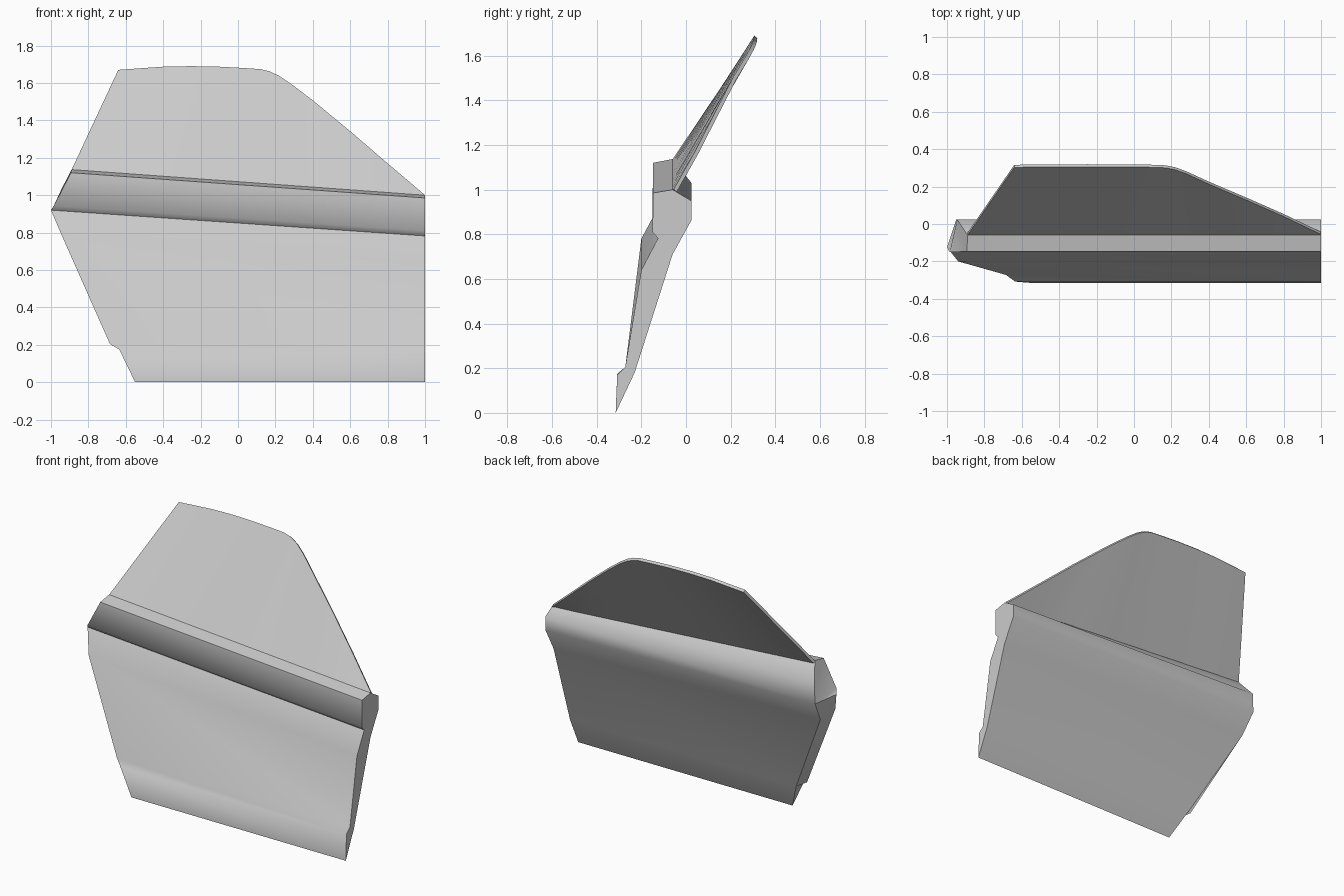
import bpy, bmesh
from math import radians

if "Cube" in bpy.data.objects:
    bpy.data.objects.remove(bpy.data.objects["Cube"])


def make(name, verts, faces):
    me = bpy.data.meshes.new(name)
    bm = bmesh.new()
    vs = [bm.verts.new(v) for v in verts]
    for f in faces:
        bm.faces.new([vs[i] for i in f])
    bmesh.ops.recalc_face_normals(bm, faces=bm.faces)
    bm.to_mesh(me)
    bm.free()
    ob = bpy.data.objects.new(name, me)
    bpy.context.collection.objects.link(ob)
    return ob


def smooth(ob, angle):
    bpy.ops.object.select_all(action='DESELECT')
    ob.select_set(True)
    bpy.context.view_layer.objects.active = ob
    bpy.ops.object.shade_smooth_by_angle(angle=radians(angle))


# Door panel: matching cross-sections (x, y, z) at the straight and slanted ends
right = [(1, -.315, 0), (1, -.308, .17), (1, -.272, .205), (1, -.2, .64),
         (1, -.125, .782), (1, -.15, .81), (1, -.147, .985), (1, -.06, 1.0),
         (1, .024, .95), (1, .024, .862), (1, -.06, .71), (1, -.23, .18)]
left = [(-.55, -.315, 0), (-.635, -.308, .175), (-.685, -.272, .205), (-.94, -.2, .78),
        (-1, -.125, .92), (-.985, -.15, .943), (-.893, -.147, 1.12), (-.89, -.06, 1.137),
        (-.945, .024, 1.03), (-.95, .024, .9), (-.93, -.06, .76), (-.635, -.23, .18)]
n = len(right)
caps = [(0, 1, 11), (1, 2, 11), (2, 3, 10, 11), (3, 4, 10), (4, 9, 10),
        (4, 5, 9), (5, 6, 8, 9), (6, 7, 8)]
faces = [(i, (i + 1) % n, n + (i + 1) % n, n + i) for i in range(n)]
faces += caps + [tuple(n + i for i in c) for c in caps]
panel = make("door_panel", right + left, faces)
smooth(panel, 50)

# Window pane: ruled sheet from the belt line up to the curved top edge
top = [(-.64, .303, 1.67), (-.53, .304, 1.678), (-.4, .305, 1.687), (-.25, .306, 1.69),
       (-.1, .305, 1.687), (.03, .304, 1.68), (.12, .303, 1.674), (.17, .3, 1.662),
       (.22, .29, 1.638), (.28, .268, 1.598), (.4, .213, 1.507), (.6, .128, 1.342),
       (.8, .04, 1.17), (.998, -.055, 1.002)]
low_x = [-.89 + 1.88 * i / (len(top) - 1) for i in range(len(top))]
bottom = [(x, -.06, 1.0715 - .0722 * x) for x in low_x]
t = .015
m = len(top)
verts = bottom + top
verts += [(x, y + t * .9, z - t * .8) for x, y, z in verts]
faces = []
for i in range(m - 1):
    a, b, c, d = i, i + 1, m + i + 1, m + i
    faces += [(a, b, c, d), tuple(2 * m + k for k in (d, c, b, a)),
              (d, c, 2 * m + c, 2 * m + d), (b, a, 2 * m + a, 2 * m + b)]
faces += [(0, m, 3 * m, 2 * m), (m - 1, 2 * m - 1, 4 * m - 1, 3 * m - 1)]
pane = make("window_pane", verts, faces)
smooth(pane, 35)
